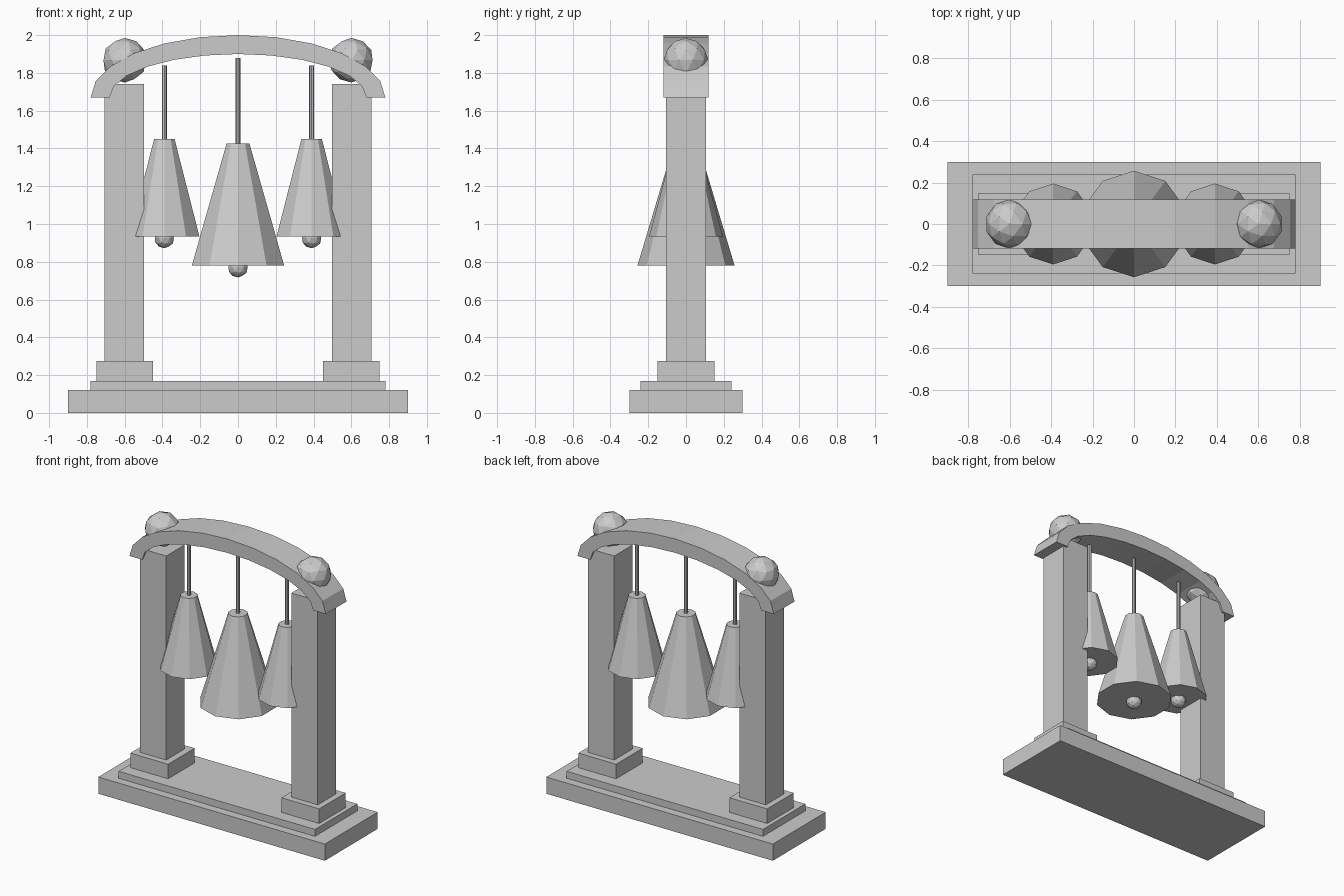
import bpy
import bmesh
from math import sin, cos, pi

default = bpy.data.objects.get("Cube")
if default:
    bpy.data.objects.remove(default, do_unlink=True)

stone = bpy.data.materials.new("light_grey")
stone.use_nodes = True
GREY = (0.6, 0.6, 0.6, 1)
stone.diffuse_color = GREY
stone.node_tree.nodes["Principled BSDF"].inputs["Base Color"].default_value = GREY


def finish(name, bm, location=(0, 0, 0)):
    bmesh.ops.recalc_face_normals(bm, faces=bm.faces)
    mesh = bpy.data.meshes.new(name)
    bm.to_mesh(mesh)
    bm.free()
    mesh.materials.append(stone)
    obj = bpy.data.objects.new(name, mesh)
    obj.location = location
    bpy.context.scene.collection.objects.link(obj)
    return obj


def box(name, x, half_x, half_y, bottom, top):
    bm = bmesh.new()
    bmesh.ops.create_cube(bm, size=2)
    bmesh.ops.scale(bm, vec=(half_x, half_y, (top - bottom) / 2), verts=bm.verts)
    finish(name, bm, (x, 0, (bottom + top) / 2))


def ball(name, x, z, radius):
    bm = bmesh.new()
    bmesh.ops.create_icosphere(bm, subdivisions=2, radius=radius)
    finish(name, bm, (x, 0, z))


def tapered(name, x, sides, low_radius, high_radius, bottom, top):
    # Closed frustum with one corner pointing to the front
    bm = bmesh.new()
    rings = []
    for radius, z in ((low_radius, bottom), (high_radius, top)):
        angles = [2 * pi * i / sides - pi / 2 for i in range(sides)]
        rings.append([bm.verts.new((radius * cos(a), radius * sin(a), z)) for a in angles])
    low, high = rings
    bm.faces.new(low)
    bm.faces.new(high)
    for i in range(sides):
        j = (i + 1) % sides
        bm.faces.new((low[i], low[j], high[j], high[i]))
    finish(name, bm, (x, 0, 0))


def arch(name, half_y, spring, outer, inner, steps):
    # Elliptical band extruded through its depth
    def curve(size):
        return [(size[0] * cos(pi * i / steps), spring + size[1] * sin(pi * i / steps))
                for i in range(steps + 1)]

    bm = bmesh.new()
    sections = []
    for (ox, oz), (ix, iz) in zip(curve(outer), curve(inner)):
        corners = ((ox, -half_y, oz), (ox, half_y, oz), (ix, half_y, iz), (ix, -half_y, iz))
        sections.append([bm.verts.new(c) for c in corners])
    for a, b in zip(sections, sections[1:]):
        for i in range(4):
            j = (i + 1) % 4
            bm.faces.new((a[i], a[j], b[j], b[i]))
    bm.faces.new(sections[0])
    bm.faces.new(sections[-1])
    finish(name, bm)


# Stepped base
box("base", 0, 0.9, 0.3, 0, 0.12)
box("base_step", 0, 0.78, 0.24, 0.12, 0.17)

# Posts with plinths and ball finials
for side, s in (("left", 1), ("right", -1)):
    box(side + "_plinth", 0.6 * s, 0.15, 0.15, 0.17, 0.275)
    box(side + "_post", 0.602 * s, 0.105, 0.105, 0.275, 1.74)
    ball(side + "_finial", 0.6 * s, 1.867, 0.118)

# Curved top beam
arch("arch_beam", 0.118, 1.67, (0.78, 0.33), (0.68, 0.23), 12)

# Hanging bells: name, x, rim radius, crown radius, rim z, crown z, rod top z
BELLS = (
    ("centre", 0, 0.257, 0.064, 0.78, 1.425, 1.88),
    ("left", 0.39, 0.195, 0.057, 0.935, 1.45, 1.84),
    ("right", -0.39, 0.195, 0.057, 0.935, 1.45, 1.84),
)
for name, x, rim, crown, low, high, rod_top in BELLS:
    tapered(name + "_bell", x, 10, rim, crown, low, high)
    tapered(name + "_rod", x, 8, 0.013, 0.013, high - 0.02, rod_top)
    ball(name + "_clapper", x, low - 0.01, 0.053)
